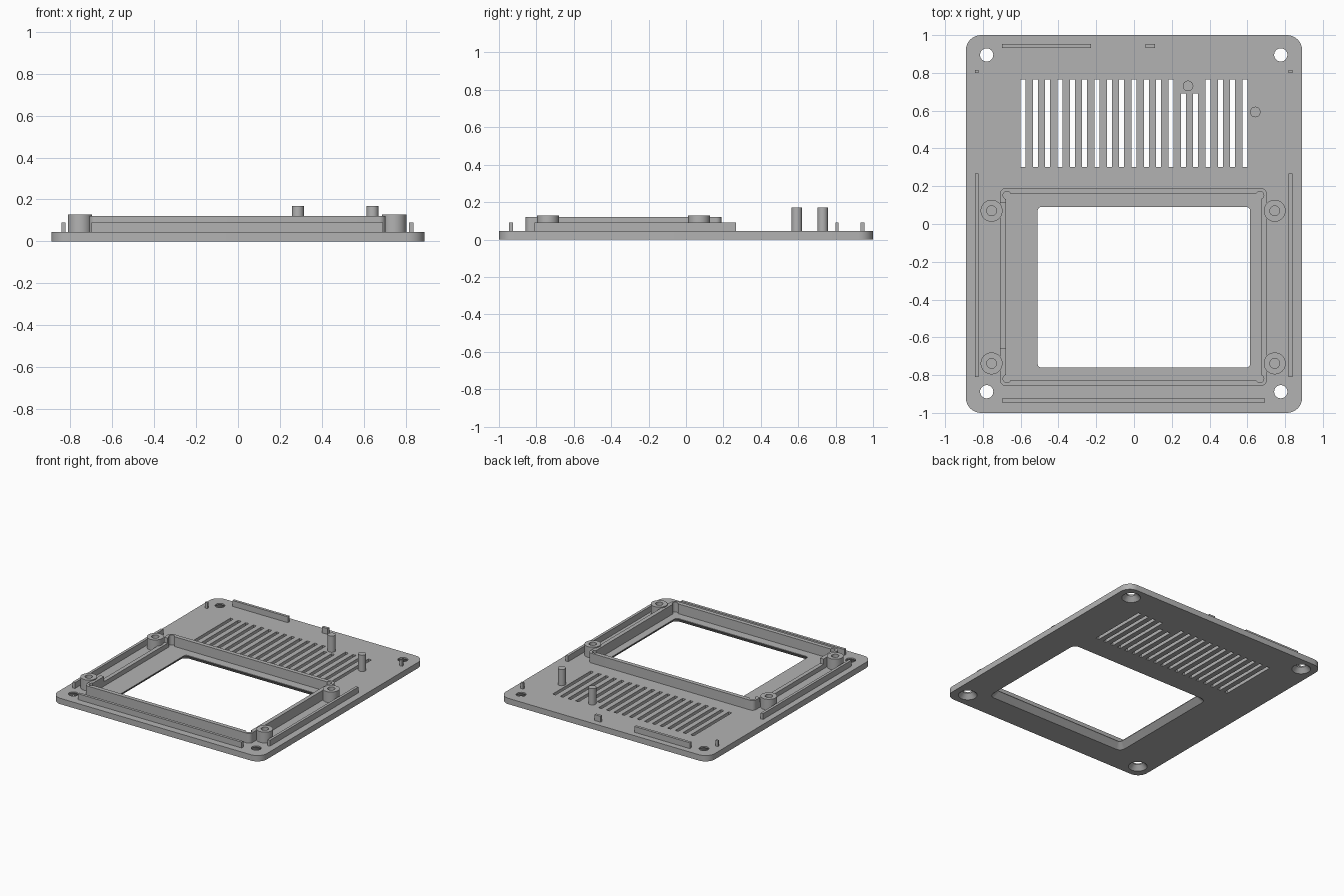
import bpy, bmesh, math

if "Cube" in bpy.data.objects:
    bpy.data.objects.remove(bpy.data.objects["Cube"])

GREY = 0.45
mat = bpy.data.materials.new("matte grey")
mat.use_nodes = True
mat.diffuse_color = (GREY, GREY, GREY, 1)
mat.node_tree.nodes["Principled BSDF"].inputs["Base Color"].default_value = (GREY, GREY, GREY, 1)

PLATE = 0.045   # plate thickness
LIP = 0.09      # height of the locating ribs


def rounded_rect(x0, x1, y0, y1, r, steps=8):
    """Counter-clockwise outline of a rectangle with rounded corners."""
    if r == 0:
        return [(x0, y0), (x1, y0), (x1, y1), (x0, y1)]
    corners = [(x1 - r, y1 - r), (x0 + r, y1 - r), (x0 + r, y0 + r), (x1 - r, y0 + r)]
    return [(cx + r * math.cos(a), cy + r * math.sin(a))
            for q, (cx, cy) in enumerate(corners)
            for a in [(q + i / steps) * math.pi / 2 for i in range(steps + 1)]]


def circle(x, y, r, n=32):
    return [(x + r * math.cos(2 * math.pi * i / n), y + r * math.sin(2 * math.pi * i / n))
            for i in range(n)]


def loft(bm, sections):
    """Closed solid through (outline, z) sections, listed from bottom to top."""
    rings = [[bm.verts.new((x, y, z)) for x, y in outline] for outline, z in sections]
    bm.faces.new(rings[0][::-1])
    bm.faces.new(rings[-1])
    for low, high in zip(rings, rings[1:]):
        for i in range(len(low)):
            j = (i + 1) % len(low)
            bm.faces.new((low[i], low[j], high[j], high[i]))


def part(name, *solids):
    bm = bmesh.new()
    for sections in solids:
        loft(bm, sections)
    mesh = bpy.data.meshes.new(name)
    bm.to_mesh(mesh)
    bm.free()
    mesh.materials.append(mat)
    ob = bpy.data.objects.new(name, mesh)
    bpy.context.collection.objects.link(ob)
    return ob


def prism(outline, z0, z1):
    return [(outline, z0), (outline, z1)]


def cut(ob, *solids):
    """Subtract the solids from the object and discard the cutter."""
    cutter = part("cutter", *solids)
    cutter.hide_render = True
    mod = ob.modifiers.new("cut", 'BOOLEAN')
    mod.operation, mod.solver, mod.object = 'DIFFERENCE', 'EXACT', cutter
    bpy.context.view_layer.update()
    mesh = bpy.data.meshes.new_from_object(
        ob.evaluated_get(bpy.context.evaluated_depsgraph_get()))
    ob.modifiers.clear()
    ob.data = mesh
    bpy.data.objects.remove(cutter)


# Base plate
plate = part("base_plate", prism(rounded_rect(-0.89, 0.89, -1, 1, 0.08), 0, PLATE))

# Display window, flared towards the underside
EPS = 0.002
window = [(rounded_rect(-0.55 - EPS, 0.655 + EPS, -0.80 - EPS, 0.13 + EPS, 0.045), -EPS),
          (rounded_rect(-0.51, 0.615, -0.76, 0.09, 0.02), 0.04),
          (rounded_rect(-0.51, 0.615, -0.76, 0.09, 0.02), 0.1)]

# Countersunk corner screw holes
screws = [[(circle(x, y, 0.068), -EPS), (circle(x, y, 0.035), 0.035), (circle(x, y, 0.035), 0.1)]
          for x in (-0.78, 0.777) for y in (-0.888, 0.895)]

# Ventilation slots, two of them shortened beside a peg
slots = []
for i in range(-9, 10):
    x = i * 0.0653
    top = 0.69 if i in (4, 5) else 0.765
    slots.append(prism(rounded_rect(x - 0.013, x + 0.013, 0.302, top, 0), -0.1, 0.1))
cut(plate, window, *screws, *slots)

# Raised frame around the window, with relieved inner corners
frame = part("display_frame", prism(rounded_rect(-0.709, 0.703, -0.857, 0.19, 0.03), PLATE - EPS, 0.12))
cut(frame, prism(rounded_rect(-0.678, 0.672, -0.825, 0.158, 0), 0, 0.2))
cut(frame, *[prism(circle(x, y, 0.021, 24), 0, 0.2)
             for x in (-0.672, 0.666) for y in (-0.819, 0.152)])
# Lowered stretch of the right-hand frame wall
cut(frame, prism(rounded_rect(-0.75, -0.65, -0.66, 0.112, 0), 0.08, 0.2))

# Screw bosses with blind holes
for side, x in (("right", -0.754), ("left", 0.745)):
    for end, y in (("front", -0.738), ("back", 0.07)):
        boss = part(f"{end}_{side}_boss", prism(circle(x, y, 0.058, 40), PLATE - EPS, 0.128))
        cut(boss, prism(circle(x, y, 0.026), PLATE, 0.2))

# Locating ribs and tabs along the edges
ribs = {
    "right_rib": (-0.843, -0.822, -0.81, 0.267),
    "left_rib": (0.817, 0.838, -0.81, 0.267),
    "front_rib": (-0.70, 0.693, -0.946, -0.925),
    "back_rib": (-0.70, -0.228, 0.933, 0.954),
    "back_tab": (0.06, 0.11, 0.933, 0.954),
    "right_tab": (-0.843, -0.822, 0.80, 0.815),
    "left_tab": (0.817, 0.838, 0.80, 0.815),
}
for name, box in ribs.items():
    part(name, prism(rounded_rect(*box, 0), PLATE - EPS, LIP))

# Tall support pegs
for name, x, y in (("inner_peg", 0.286, 0.731), ("outer_peg", 0.642, 0.593)):
    part(name, prism(circle(x, y, 0.028), PLATE - EPS, 0.17))

# Smooth the round walls, keep the edges crisp
bpy.ops.object.select_all(action='DESELECT')
for ob in bpy.context.collection.objects:
    if ob.type == 'MESH' and mat.name in ob.data.materials:
        ob.select_set(True)
        bpy.context.view_layer.objects.active = ob
bpy.ops.object.shade_smooth_by_angle(angle=math.radians(30))
